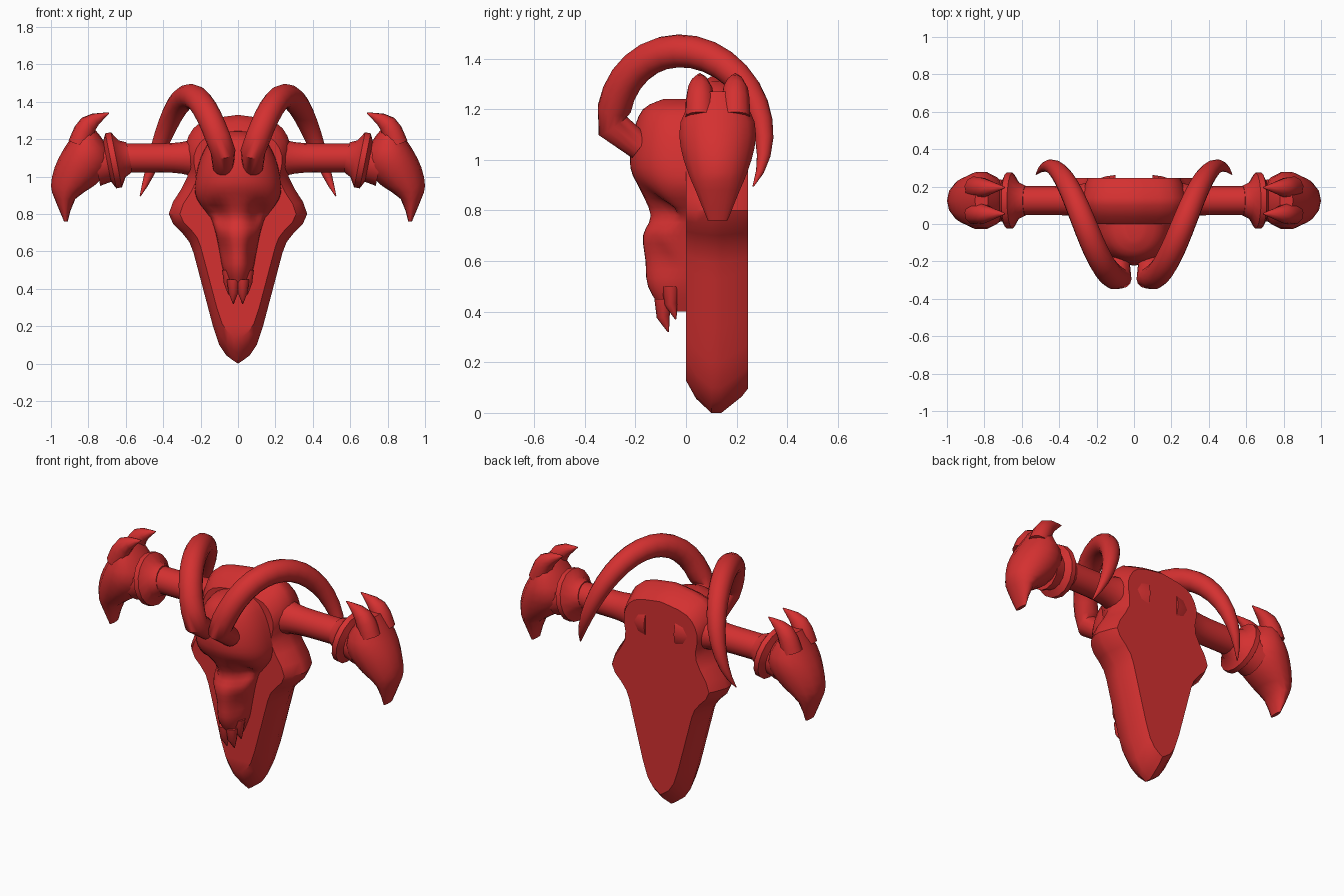
import bpy, bmesh
from math import pi, tau, sin, cos, exp, radians
from mathutils import Vector

cube = bpy.data.objects.get("Cube")
if cube:
    bpy.data.objects.remove(cube)

red = bpy.data.materials.new("red")
red.use_nodes = True
red.diffuse_color = (0.66, 0.03, 0.03, 1)
red.node_tree.nodes["Principled BSDF"].inputs["Base Color"].default_value = red.diffuse_color

arm_y = 0.125
arm_z = 1.1


def smooth(points, steps=3):
    """Pass a smooth curve through a few control points of any dimension."""
    pts = [Vector(p) for p in points]
    last = len(pts) - 1
    curve = []
    for i in range(last):
        before, a, b, after = pts[max(i - 1, 0)], pts[i], pts[i + 1], pts[min(i + 2, last)]
        for k in range(steps):
            t = k / steps
            start_pull = (b - before) * t * (1 - t) ** 2 / 2
            end_pull = (after - a) * t * t * (1 - t) / 2
            blend = t * t * (3 - 2 * t)
            curve.append(a.lerp(b, blend) + start_pull - end_pull)
    return curve + [pts[last]]


def loft(name, rings, mirror=False, angle=50):
    """Skin a list of closed rings and cap both ends."""
    bm = bmesh.new()
    loops = [[bm.verts.new(p) for p in ring] for ring in rings]
    count = len(loops[0])
    for a, b in zip(loops, loops[1:]):
        for i in range(count):
            j = (i + 1) % count
            bm.faces.new((a[i], a[j], b[j], b[i]))
    bm.faces.new(loops[0])
    bm.faces.new(loops[-1])
    bmesh.ops.recalc_face_normals(bm, faces=bm.faces)
    mesh = bpy.data.meshes.new(name)
    bm.to_mesh(mesh)
    bm.free()
    mesh.materials.append(red)
    ob = bpy.data.objects.new(name, mesh)
    bpy.context.collection.objects.link(ob)
    if mirror:
        ob.modifiers.new("mirror", 'MIRROR').use_mirror_merge = False
    bpy.ops.object.select_all(action='DESELECT')
    ob.select_set(True)
    bpy.context.view_layer.objects.active = ob
    bpy.ops.object.shade_smooth_by_angle(angle=radians(angle))


def turns(sides):
    """Evenly spaced angles around a full circle."""
    return [tau * k / sides for k in range(sides)]


def tube(name, path, sides=14):
    """Mirrored pair of round tubes through (x, y, z, radius) stations."""
    centres = [Vector(station[:3]) for station in path]
    last = len(centres) - 1
    side = None
    rings = []
    for i, centre in enumerate(centres):
        along = (centres[min(i + 1, last)] - centres[max(i - 1, 0)]).normalized()
        if side is None:
            side = along.orthogonal()
        side = (side - along * side.dot(along)).normalized()
        up = along.cross(side)
        radius = path[i][3]
        rings.append([centre + radius * (side * cos(t) + up * sin(t)) for t in turns(sides)])
    loft(name, rings, mirror=True)


def bump(value, centre, width):
    """Soft rise to one around a centre."""
    return exp(-((value - centre) / width) ** 2)


# Backing plate: smoothed half outline, mirrored, with bevelled front and back
right_edge = smooth([(0, 0), (0.1, 0.1), (0.2, 0.45), (0.26, 0.65), (0.37, 0.8),
                     (0.27, 1), (0.28, 1.17), (0.2, 1.29), (0, 1.33)])
outline = right_edge + [Vector((-p.x, p.y)) for p in right_edge[-2:0:-1]]
middle = Vector((0, 0.8))
plate_rings = []
for y, scale in ((0, 0.84), (0.04, 0.93), (0.1, 1), (0.14, 1), (0.22, 0.92), (0.245, 0.88)):
    scaled = [middle.lerp(p, scale) for p in outline]
    plate_rings.append([(p.x, y, p.y) for p in scaled])
loft("backing_plate", plate_rings, angle=35)

# Skull: half-round sections of (height, half width, depth)
skull_rings = []
for z, width, depth in smooth([(0.4, 0.04, 0.1), (0.5, 0.08, 0.16), (0.6, 0.1, 0.17),
                               (0.7, 0.12, 0.18), (0.78, 0.15, 0.15), (0.88, 0.22, 0.19),
                               (0.97, 0.23, 0.23), (1.1, 0.2, 0.22), (1.2, 0.14, 0.18),
                               (1.24, 0.05, 0.1)]):
    ring = []
    for k in range(21):
        t = pi * k / 20
        x = width * cos(t)
        y = -depth * sin(t) ** 0.8
        # sunken eye sockets under the brow, and hollow cheeks
        y += 0.07 * bump(abs(x), 0.11, 0.05) * bump(z, 0.8, 0.06)
        y += 0.04 * bump(abs(x), 0.08, 0.03) * bump(z, 0.6, 0.08)
        ring.append((x, min(y, 0) + 0.01, z))
    skull_rings.append(ring)
loft("skull", skull_rings, angle=60)

# Teeth along the tip of the muzzle
for name, x, y, tip in (("front_teeth", 0.025, -0.09, 0.32), ("side_teeth", 0.05, -0.06, 0.37)):
    tube(name, [(x, y, tip + 0.13, 0.035), (x, y, tip + 0.06, 0.026), (x, y + 0.02, tip, 0.003)], 8)

# Curled horns: a leaning arc from brow to back, spreading outward and tapering
horn = [(0.08, -0.18, 1.05, 0.055)]
horn_steps = 18
for k in range(horn_steps + 1):
    u = k / horn_steps
    t = (pi + 0.55) * u
    y = 0.01 - 0.3 * cos(t)
    z = arm_z + 0.33 * sin(t) - 0.12 * y
    horn.append((0.08 + 0.12 * t, y, z, 0.064 * (1 - u ** 4) + 0.003))
tube("horns", horn)

# Side arms flaring into the plate
arm = []
for k in range(13):
    reach = k / 20
    arm.append((0.1 + reach, arm_y, arm_z, 0.077 + 0.06 * exp(-(reach / 0.14) ** 2)))
tube("arms", arm, 16)

# Tilted collars at the arm ends
tube("collars", [(x, arm_y, arm_z - 0.2 * (x - 0.6), radius) for x, radius in
                 ((0.58, 0.08), (0.62, 0.1), (0.65, 0.15), (0.68, 0.15), (0.7, 0.11), (0.76, 0.12))], 16)

# Blade heads: oval sections of (height, inner x, outer x, half depth)
blade_rings = []
for z, inner, outer, depth in smooth([(0.76, 0.91, 0.93, 0.04), (0.88, 0.87, 0.98, 0.09),
                                      (0.95, 0.77, 1, 0.12), (1.05, 0.68, 0.98, 0.15),
                                      (1.15, 0.69, 0.93, 0.15), (1.27, 0.78, 0.85, 0.09)], 2):
    centre = (inner + outer) / 2
    blade_rings.append([(centre + (outer - inner) / 2 * cos(t), arm_y + depth * sin(t), z)
                        for t in turns(14)])
loft("blade_heads", blade_rings, mirror=True)

# Forked prongs on top of each blade head
for name, direction in (("front_prongs", -1), ("back_prongs", 1)):
    y = arm_y + direction * 0.07
    tube(name, smooth([(0.85, y, 1.17, 0.06), (0.8, y, 1.28, 0.05), (0.69, y, 1.34, 0.003)]), 10)
